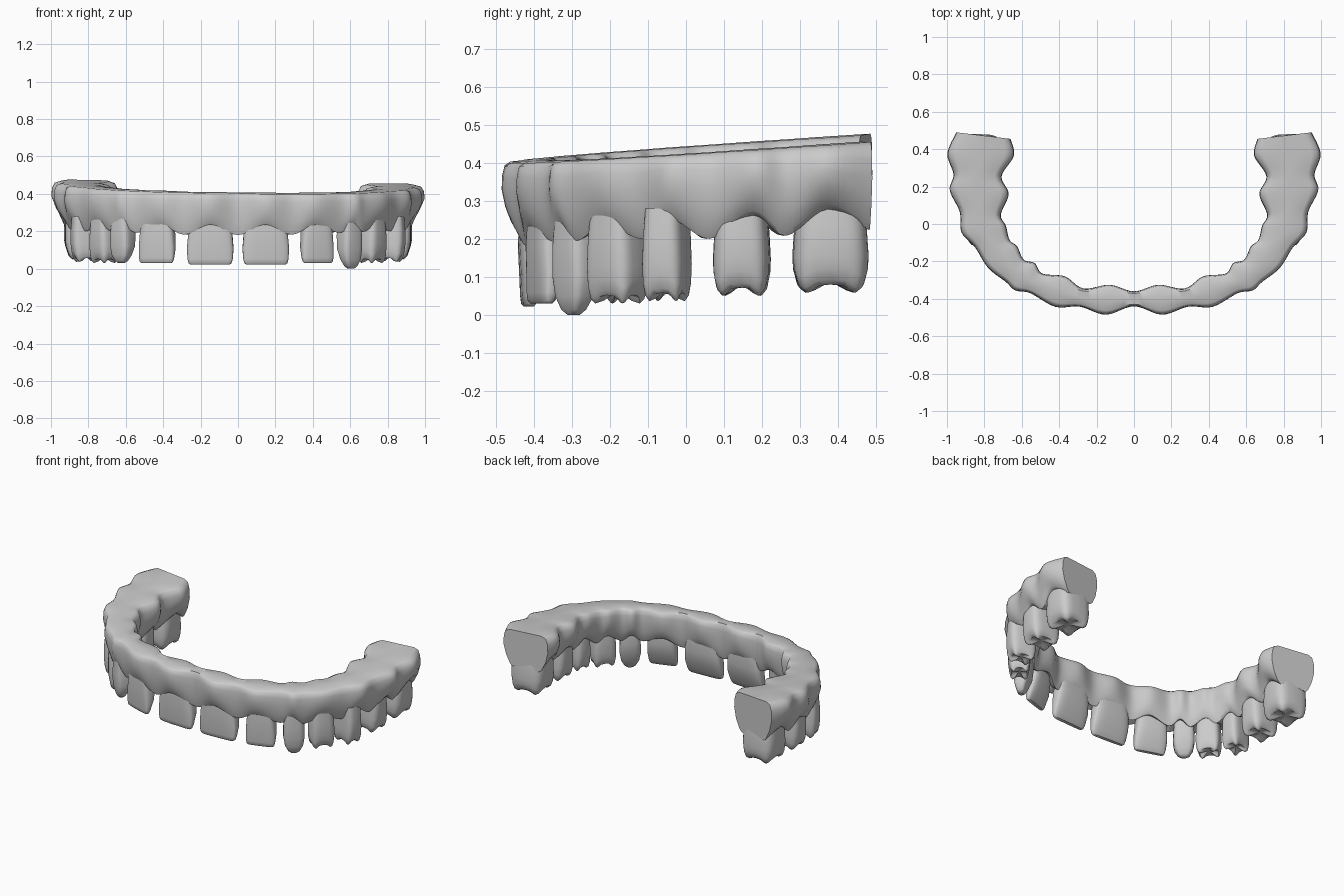
import bpy, bmesh, math
from mathutils import Vector

if "Cube" in bpy.data.objects:
    bpy.data.objects.remove(bpy.data.objects["Cube"])

mat = bpy.data.materials.new("light grey")
mat.diffuse_color = (0.6, 0.6, 0.6, 1)
mat.use_nodes = True
mat.node_tree.nodes["Principled BSDF"].inputs["Base Color"].default_value = mat.diffuse_color


def loft(name, rings, smooth=40):
    """Skin closed rings into a capped solid."""
    bm = bmesh.new()
    vr = [[bm.verts.new(p) for p in r] for r in rings]
    n = len(rings[0])
    for a, b in zip(vr, vr[1:]):
        for i in range(n):
            j = (i + 1) % n
            bm.faces.new((a[i], a[j], b[j], b[i]))
    bm.faces.new(vr[0])
    bm.faces.new(vr[-1])
    bmesh.ops.recalc_face_normals(bm, faces=bm.faces)
    me = bpy.data.meshes.new(name)
    bm.to_mesh(me)
    bm.free()
    me.materials.append(mat)
    ob = bpy.data.objects.new(name, me)
    bpy.context.collection.objects.link(ob)
    bpy.ops.object.select_all(action='DESELECT')
    ob.select_set(True)
    bpy.context.view_layer.objects.active = ob
    bpy.ops.object.shade_smooth_by_angle(angle=math.radians(smooth))
    return ob


# Gum stations, midline to right end: outer x, y, inner x, y, gum line height
half = [
    (0, -.44, 0, -.36, .18),
    (.15, -.485, .13, -.325, .235),
    (.29, -.442, .27, -.345, .182),
    (.42, -.443, .37, -.28, .232),
    (.555, -.37, .49, -.265, .192),
    (.635, -.355, .53, -.21, .235),
    (.685, -.31, .59, -.19, .195),
    (.78, -.235, .625, -.12, .24),
    (.85, -.125, .665, -.085, .20),
    (.922, -.045, .685, -.01, .25),
    (.932, .065, .712, .05, .20),
    (.985, .18, .67, .16, .262),
    (.965, .265, .708, .255, .208),
    (.998, .375, .642, .365, .278),
    (.95, .49, .66, .455, .222),
]
stations = [(-a, b, -c, d, g) for a, b, c, d, g in half[:0:-1]] + half

# Gum cross-section: across (0 inner, 1 outer), up (0 gum line, 1 top)
section = [(.5, 1), (.86, 1), (.95, .95), (.99, .8), (1, .58), (.94, .3), (.85, .07),
           (.8, 0), (.72, .02), (.5, .1), (.28, .02), (.2, 0), (.14, .07), (.05, .3),
           (0, .58), (.01, .8), (.05, .95), (.14, 1)]


def catmull(p0, p1, p2, p3, t):
    return [.5 * (2 * b + (c - a) * t + (2 * a - 5 * b + 4 * c - d) * t * t
                  + (3 * b - a - 3 * c + d) * t ** 3) for a, b, c, d in zip(p0, p1, p2, p3)]


def gum_ring(st):
    ox, oy, ix, iy, g = st
    ring = []
    for s, f in section:
        x, y = ix + (ox - ix) * s, iy + (oy - iy) * s
        top = .40 + .068 * (y + .48) - .012 * x
        ring.append(Vector((x, y, g + (top - g) * f)))
    return ring


STEPS = 6
rings = []
last = len(stations) - 1
for i in range(last):
    pts = [stations[min(max(k, 0), last)] for k in range(i - 1, i + 3)]
    rings += [gum_ring(catmull(*pts, k / STEPS)) for k in range(STEPS)]
rings.append(gum_ring(stations[-1]))
loft("gum_arch", rings, 50)

# Tooth shapes: (height 0 top to 1 bottom, width scale, depth scale, depth shift outward)
shapes = {
    "incisor": [(0, .86, .9, 0), (.35, .95, 1, 0), (.65, 1, .8, .06), (.88, .97, .5, .18),
                (.97, .92, .36, .22), (1, .84, .22, .22)],
    "canine": [(0, .85, .9, 0), (.35, .97, 1, 0), (.62, 1, .9, .03), (.82, .85, .65, .1),
               (.95, .55, .42, .12), (1, .28, .2, .12)],
    "molar": [(0, .86, .92, 0), (.3, .95, 1, 0), (.6, 1, 1, 0), (.82, .98, .94, 0),
              (.95, .9, .84, 0), (1, .76, .68, 0), (.97, .5, .4, 0), (.9, .15, .12, 0)],
}


def tooth(name, kind, x, y, w, d, angle, z0, z1, side):
    a = math.radians(angle)
    rings = []
    for t, sw, sd, shift in shapes[kind]:
        ring = []
        for k in range(32):
            th = math.tau * k / 32
            c, s = math.cos(th), math.sin(th)
            u = math.copysign(abs(c) ** .55, c) * w / 2 * sw
            v = math.copysign(abs(s) ** .55, s) * d / 2 * sd - shift * d
            z = z1 + (z0 - z1) * t
            if kind == "molar" and t > .8 and sw > .3:   # cusps at the corners
                z += .011 * (1 + math.cos(4 * th))
            px = x + u * math.cos(a) - v * math.sin(a)
            py = y + u * math.sin(a) + v * math.cos(a)
            ring.append(Vector((px * side, py, z)))
        rings.append(ring)
    loft(name, rings, 45)


# Teeth: name, shape, x, y, width, depth, turn, bottom, top
teeth = [
    ("central_incisor", "incisor", .148, -.393, .25, .095, 3, .022, .27),
    ("lateral_incisor", "incisor", .42, -.362, .18, .095, 18, .03, .265),
    ("canine", "canine", .595, -.285, .125, .11, 38, .0, .27),
    ("first_premolar", "molar", .715, -.18, .145, .13, 52, .03, .27),
    ("second_premolar", "molar", .81, -.05, .115, .165, 76, .036, .28),
    ("first_molar", "molar", .825, .147, .15, .2, 87, .05, .29),
    ("second_molar", "molar", .82, .38, .2, .22, 92, .058, .30),
]
for side, label in ((1, "right"), (-1, "left")):
    for name, kind, x, y, w, d, ang, z0, z1 in teeth:
        if side < 0 and kind == "canine":      # left canine is shorter
            x, z0 = x + .02, .03
        if side < 0 and name == "lateral_incisor":
            x, w = x + .01, .2
        tooth(label + "_" + name, kind, x, y, w, d, ang, z0, z1, side)
